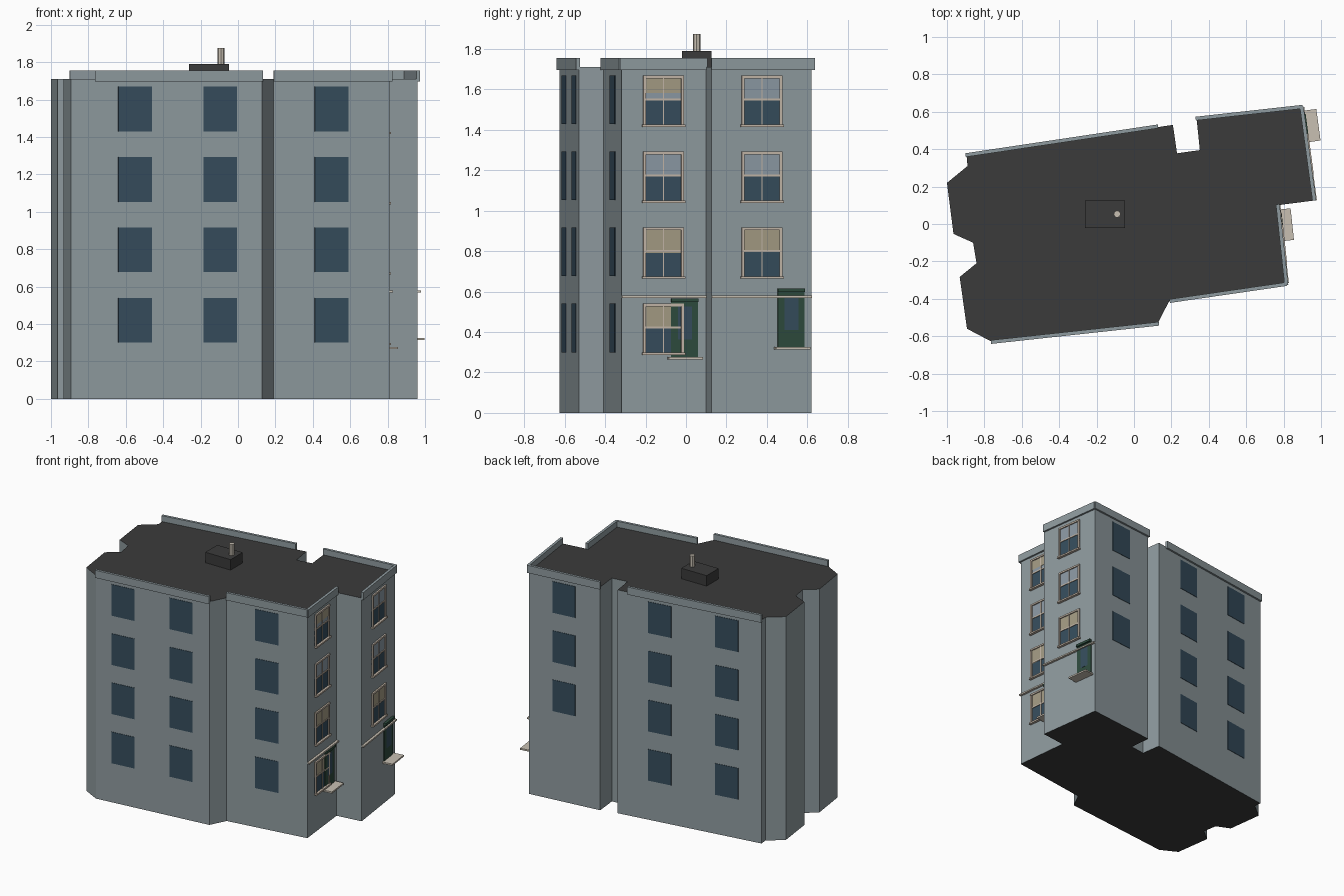
import bpy, bmesh, math
from mathutils import Vector

if "Cube" in bpy.data.objects:
    bpy.data.objects.remove(bpy.data.objects["Cube"])


def material(name, rgb):
    m = bpy.data.materials.new(name)
    m.diffuse_color = (*rgb, 1)
    m.use_nodes = True
    m.node_tree.nodes["Principled BSDF"].inputs["Base Color"].default_value = m.diffuse_color
    return m


WALL = material("wall grey", (0.275, 0.328, 0.348))
ROOF = material("roof dark", (0.043, 0.043, 0.043))
GLASS = material("window glass", (0.036, 0.074, 0.108))
PALE = material("pale glass", (0.26, 0.32, 0.37))
SHADE = material("blind tan", (0.37, 0.33, 0.23))
FRAME = material("frame beige", (0.55, 0.47, 0.39))
GREEN = material("door green", (0.027, 0.070, 0.047))
STONE = material("pale stone", (0.58, 0.53, 0.45))


def finish(name, bm, mats):
    bmesh.ops.recalc_face_normals(bm, faces=bm.faces)
    me = bpy.data.meshes.new(name)
    bm.to_mesh(me)
    bm.free()
    for m in mats:
        me.materials.append(m)
    ob = bpy.data.objects.new(name, me)
    bpy.context.collection.objects.link(ob)
    return ob


class Wall:
    """A straight wall; outward side is right of the direction a -> b."""
    def __init__(self, a, b):
        self.a, self.b = Vector(a), Vector(b)
        self.len = (self.b - self.a).length
        self.t = (self.b - self.a) / self.len
        self.n = Vector((self.t.y, -self.t.x))

    def at(self, value, axis):
        """Distance along the wall where it crosses x or y = value."""
        return (value - self.a[axis]) / self.t[axis]


def boxes(name, wall, items, mat):
    """Boxes on a wall: (along0, along1, z0, z1, depth0, depth1)."""
    bm = bmesh.new()
    for s0, s1, z0, z1, d0, d1 in items:
        ring = [(s0, d0), (s1, d0), (s1, d1), (s0, d1)]
        pts = [wall.a + wall.t * s + wall.n * d for s, d in ring]
        lo = [bm.verts.new((p.x, p.y, z0)) for p in pts]
        hi = [bm.verts.new((p.x, p.y, z1)) for p in pts]
        bm.faces.new(lo)
        bm.faces.new(hi)
        for i in range(4):
            j = (i + 1) % 4
            bm.faces.new((lo[i], lo[j], hi[j], hi[i]))
    return finish(name, bm, [mat])


# building body: extruded footprint, dark on top and bottom
H = 1.71
outline = [(-0.765, -0.627), (0.128, -0.53), (0.19, -0.408), (0.81, -0.318),
           (0.765, 0.10), (0.96, 0.125), (0.893, 0.622), (0.335, 0.56),
           (0.352, 0.395), (0.23, 0.378), (0.208, 0.53), (-0.895, 0.365),
           (-0.89, 0.31), (-1.0, 0.22), (-0.965, -0.053), (-0.86, -0.10),
           (-0.842, -0.21), (-0.932, -0.283), (-0.893, -0.56)]
bm = bmesh.new()
base = bm.faces.new([bm.verts.new((x, y, 0)) for x, y in outline])
top = bmesh.ops.extrude_face_region(bm, geom=[base], use_keep_orig=True)["geom"]
for v in top:
    if isinstance(v, bmesh.types.BMVert):
        v.co.z = H
bm.normal_update()
for f in bm.faces:
    f.material_index = 1 if abs(f.normal.z) > 0.5 else 0
finish("building_body", bm, [WALL, ROOF])

front_l = Wall(outline[0], outline[1])
front_r = Wall(outline[2], outline[3])
right_f = Wall(outline[3], outline[4])
right_b = Wall(outline[5], outline[6])
back_r = Wall(outline[6], outline[7])
back_l = Wall(outline[10], outline[11])

# parapets on the long walls
for name, w, start in (("front_left", front_l, 0), ("front_right", front_r, 0),
                       ("right_front", right_f, -0.01), ("right_back", right_b, 0),
                       ("back_right", back_r, -0.01), ("back_left", back_l, 0.08)):
    boxes("parapet_" + name, w, [(start, w.len + 0.005, 1.697, 1.755, -0.006, 0.014)], WALL)

# plain windows on front and back
ROWS = [0.30, 0.677, 1.053, 1.43]


def plain(name, w, centres, rows, half):
    boxes(name, w, [(c - half, c + half, z, z + 0.24, -0.003, 0.003)
                    for c in centres for z in rows], GLASS)


plain("front_left_windows", front_l, [front_l.at(x, 0) for x in (-0.55, -0.095)], ROWS, 0.091)
plain("front_right_windows", front_r, [front_r.at(0.50, 0)], ROWS, 0.091)
plain("back_right_windows", back_r, [back_r.len * 0.49], ROWS[1:], 0.09)
plain("back_left_windows", back_l, [back_l.len * k for k in (0.293, 0.758)], ROWS, 0.09)


# sash windows on the right side
def sash(name, w, c, z, upper, blind=0.0):
    """Window with coloured upper sash and a tan blind of given drop."""
    h, t = 0.101, 0.013
    z1 = z + 0.25
    mid = z + 0.133
    boxes(name + "_lower_pane", w, [(c - h, c + h, z, mid, 0, 0.003)], GLASS)
    boxes(name + "_upper_pane", w, [(c - h, c + h, mid, z1, 0, 0.003)], upper)
    if blind:
        boxes(name + "_blind", w, [(c - h, c + h, z1 - blind, z1, 0.001, 0.004)], SHADE)
    boxes(name + "_sash_bars", w, [
        (c - 0.003, c + 0.003, z, z1, 0, 0.008),
        (c - h, c + h, mid - 0.005, mid + 0.005, 0, 0.008)], FRAME)
    boxes(name + "_frame", w, [
        (c - h, c - h + t, z, z1, 0, 0.011),
        (c + h - t, c + h, z, z1, 0, 0.011),
        (c - h, c + h, z1 - t, z1, 0, 0.012),
        (c - h - 0.006, c + h + 0.006, z - 0.003, z + 0.009, 0, 0.02)], FRAME)


cf, cb = right_f.at(-0.112, 1), right_b.at(0.375, 1)
for i, (z, up, blind) in enumerate([(0.29, SHADE, 0), (0.667, SHADE, 0.125),
                                    (1.042, PALE, 0), (1.418, PALE, 0.085)]):
    sash(f"right_front_window_{i}", right_f, cf, z, up, blind)
for i, (z, up) in enumerate([(0.667, SHADE), (1.042, PALE), (1.418, PALE)]):
    sash(f"right_back_window_{i}", right_b, cb, z, up)


# green doors with glass, hood and stone step
def door(name, w, y, z, depth):
    c, h = w.at(y, 1), 0.067
    boxes(name + "_panel", w, [(c - h, c + h, z, z + 0.285, 0, 0.006)], GREEN)
    boxes(name + "_glass", w, [(c - h * 0.5, c + h * 0.55, z + 0.085, z + 0.25, 0.004, 0.0075)], GLASS)
    boxes(name + "_hood", w, [(c - h, c + h, z + 0.272, z + 0.29, 0, 0.02)], GREEN)
    boxes(name + "_step", w, [(c - 0.085, c + 0.085, z - 0.012, z, 0, depth)], STONE)


door("right_front_door", right_f, -0.008, 0.277, 0.07)
door("right_back_door", right_b, 0.52, 0.325, 0.08)

# thin string course on both right walls
for name, w in (("front", right_f), ("back", right_b)):
    boxes("string_course_" + name, w, [(0, w.len, 0.569, 0.58, 0, 0.018)], STONE)

# roof housing and vent pipe
bm = bmesh.new()
bmesh.ops.create_cube(bm, size=1)
for v in bm.verts:
    v.co = Vector((-0.155 + v.co.x * 0.214, 0.052 + v.co.y * 0.146, 1.747 + v.co.z * 0.086))
finish("roof_housing", bm, [ROOF])
bm = bmesh.new()
bmesh.ops.create_cone(bm, cap_ends=True, segments=8, radius1=0.019, radius2=0.019, depth=0.09)
for v in bm.verts:
    v.co += Vector((-0.09, 0.053, 1.83))
finish("vent_pipe", bm, [STONE])
